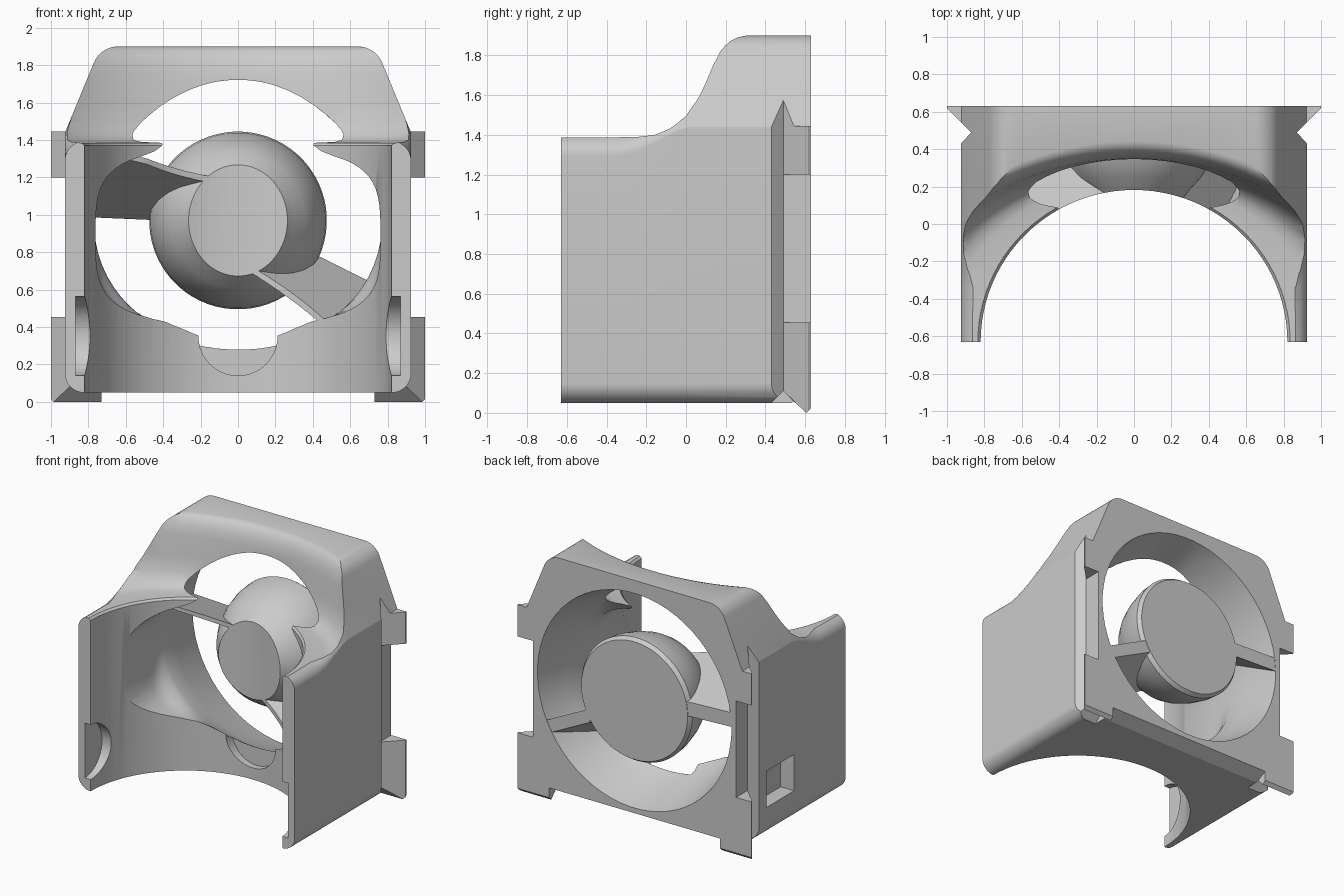
import bpy, bmesh, math
from mathutils import Vector

if "Cube" in bpy.data.objects:
    bpy.data.objects.remove(bpy.data.objects["Cube"])


def loft(name, rings):
    """Closed solid skinned through rings of equal point count."""
    bm = bmesh.new()
    vs = [[bm.verts.new(p) for p in r] for r in rings]
    n = len(vs[0])
    for a, b in zip(vs, vs[1:]):
        for i in range(n):
            j = (i + 1) % n
            bm.faces.new((a[i], a[j], b[j], b[i]))
    bm.faces.new(vs[0])
    bm.faces.new(vs[-1])
    bmesh.ops.recalc_face_normals(bm, faces=bm.faces)
    me = bpy.data.meshes.new(name)
    bm.to_mesh(me)
    bm.free()
    ob = bpy.data.objects.new(name, me)
    bpy.context.collection.objects.link(ob)
    return ob


def box(name, x0, x1, y0, y1, z0, z1):
    return loft(name, [rect(y, x0, x1, z0, z1) for y in (y0, y1)])


def rect(y, x0, x1, z0, z1):
    return [(x0, y, z0), (x1, y, z0), (x1, y, z1), (x0, y, z1)]


def oval(y, a, b, n=2.0, cz=0.97, seg=64):
    """Superellipse in the xz plane."""
    pts = []
    for i in range(seg):
        t = 2 * math.pi * (i + 0.5) / seg
        c, s = math.cos(t), math.sin(t)
        pts.append((a * math.copysign(abs(c) ** (2 / n), c), y,
                    cz + b * math.copysign(abs(s) ** (2 / n), s)))
    return pts


def rounded(y, half, steps=8):
    """Mirrored, rounded xz outline from (x, z, radius) corners of the right half."""
    corners = half + [(-x, z, r) for x, z, r in reversed(half)]
    out = []
    for i, (x, z, r) in enumerate(corners):
        p = Vector((x, z))
        a = (Vector(corners[i - 1][:2]) - p).normalized()
        b = (Vector(corners[(i + 1) % len(corners)][:2]) - p).normalized()
        half_ang = a.angle(b) / 2
        d = r / math.tan(half_ang)
        centre = p + (a + b).normalized() * (r / math.sin(half_ang))
        s, e = p + a * d - centre, p + b * d - centre
        for k in range(steps + 1):
            q = centre + s.lerp(e, k / steps).normalized() * r
            out.append((q.x, y, q.y))
    return out


def boolean(tool, op):
    m = housing.modifiers.new(op, 'BOOLEAN')
    m.operation, m.solver, m.object = op, 'EXACT', tool
    bpy.context.view_layer.objects.active = housing
    bpy.ops.object.modifier_apply(modifier=m.name)
    bpy.data.objects.remove(tool)


def add(tool):
    boolean(tool, 'UNION')


def cut(tool):
    boolean(tool, 'DIFFERENCE')


# Outer body: low rounded shoulders at the front rising into the hood
sections = []
for y, t in ((-0.63, 0), (-0.34, 0), (-0.26, 0.1), (-0.18, 0.3), (-0.1, 0.6),
             (-0.04, 0.85), (0.02, 1), (0.63, 1)):
    sections.append(rounded(y, [(0.925, 0.05, 0.10), (0.925, 1.345 + 0.095 * t, 0.10 - 0.08 * t),
                                (0.735, 1.47 + 0.43 * t, 0.14)]))
housing = loft("fan_housing", sections)

# V grooves and recesses around the mounting flange
for s in (1, -1):
    groove = [(0.97, 0.381), (0.87, 0.49), (0.97, 0.59)]
    cut(loft("side_groove", [[(s * x, y, z) for x, y in groove] for z in (-0.1, 1.7)]))
    cut(box("side_recess", s * 0.87, s * 1.1, 0.49, 0.7, 0.3, 1.3))
    cut(loft("bottom_groove", [[(s * x, 0.39, 0.01), (s * x, 0.49, 0.11), (s * x, 0.59, 0.01)]
                               for x in (0.73, 1.1)]))
cut(loft("bottom_chamfer", [[(x, 0.52, 0.03), (x, 0.53, 0.05), (x, 0.66, 0.115), (x, 0.66, 0.03)]
                            for x in (-0.8, 0.8)]))

# Flared mounting tabs
for s in (1, -1):
    add(loft("lower_tab", [rect(0.485, s * 0.73, s * 0.865, 0.115, 0.455),
                           rect(0.605, s * 0.73, s * 0.985, 0.0, 0.455),
                           rect(0.62, s * 0.73, s * 1.0, 0.015, 0.455),
                           rect(0.63, s * 0.73, s * 1.0, 0.025, 0.455)]))
    add(loft("upper_tab", [rect(0.485, s * 0.85, s * 0.865, 1.2, 1.445),
                           rect(0.62, s * 0.85, s * 1.0, 1.2, 1.445),
                           rect(0.63, s * 0.85, s * 1.0, 1.2, 1.445)]))

# Duct: round at the back, squarer and lower towards the front
cut(loft("duct", [oval(*k) for k in (
    (0.70, 0.85, 0.85), (0.63, 0.83, 0.83), (0.34, 0.78, 0.75), (0.19, 0.77, 0.67, 2.1),
    (0.155, 0.768, 0.615, 2.3, 0.955), (0.12, 0.767, 0.555, 2.6, 0.93),
    (0.085, 0.766, 0.50, 3.0, 0.905), (0.05, 0.765, 0.475, 3.3, 0.89),
    (0.0, 0.765, 0.462, 3.5, 0.887), (-0.45, 0.76, 0.46, 3.6, 0.887))]))

# Domed hub
add(loft("hub", [oval(y, r, r) for r, y in (
    (0.455, 0.63), (0.475, 0.60), (0.468, 0.52), (0.44, 0.41), (0.403, 0.32),
    (0.36, 0.25), (0.30, 0.185), (0.25, 0.12), (0.15, 0.06))]))

# Two slanted vanes: back edge quad to thin front edge quad (offsets from hub axis)
for name, back, front in (
    ("left_vane", [(-0.40, 0.0), (-0.86, 0.02), (-0.86, 0.13), (-0.40, 0.11)],
     [(-0.12, 0.21), (-0.85, 0.39), (-0.85, 0.42), (-0.12, 0.24)]),
    ("right_vane", [(0.38, -0.27), (0.82, -0.49), (0.82, -0.385), (0.38, -0.165)],
     [(0.04, -0.275), (0.70, -0.765), (0.715, -0.74), (0.055, -0.255)]),
):
    ys = (0.15, -0.1, -0.1, 0.15)
    add(loft(name, [[(x, 0.628, 0.97 + z) for x, z in back],
                    [(x, y, 0.97 + z) for (x, z), y in zip(front, ys)]]))

# Upright hollow that opens the front and flares into the hood
flare = [(0.82, 0.812, -0.1), (0.82, 0.812, 1.37), (0.835, 0.825, 1.385), (1.0, 0.87, 1.39),
         (1.07, 0.90, 1.40), (1.13, 0.93, 1.43), (1.20, 0.95, 1.49), (1.25, 0.965, 1.6),
         (1.28, 0.98, 1.75), (1.30, 0.995, 1.82), (1.32, 1.02, 1.87), (1.335, 1.045, 1.892),
         (1.35, 1.075, 1.901), (1.35, 1.075, 2.1)]
cut(loft("hollow", [[(a * math.cos(t), -0.63 + b * math.sin(t), z)
                     for t in (2 * math.pi * i / 96 for i in range(96))]
                    for a, b, z in flare]))

# Round scoops in the two side walls and the back wall
circle = [(0.212 * math.cos(2 * math.pi * i / 40), 0.212 * math.sin(2 * math.pi * i / 40))
          for i in range(40)]
for s in (1, -1):
    cut(loft("side_scoop", [[(s * x, -0.63 + u, 0.352 + v) for u, v in circle]
                            for x in (0.6, 0.87)]))
cut(loft("back_scoop", [[(u, y, 0.352 + v) for u, v in circle] for y in (-0.2, 0.23)]))

# Latch pocket in the left wall
cut(box("latch_pocket", -1.0, -0.81, 0.0, 0.34, 0.28, 0.56))

bpy.ops.object.select_all(action='DESELECT')
housing.select_set(True)
bpy.context.view_layer.objects.active = housing
bpy.ops.object.shade_smooth_by_angle(angle=math.radians(30))
